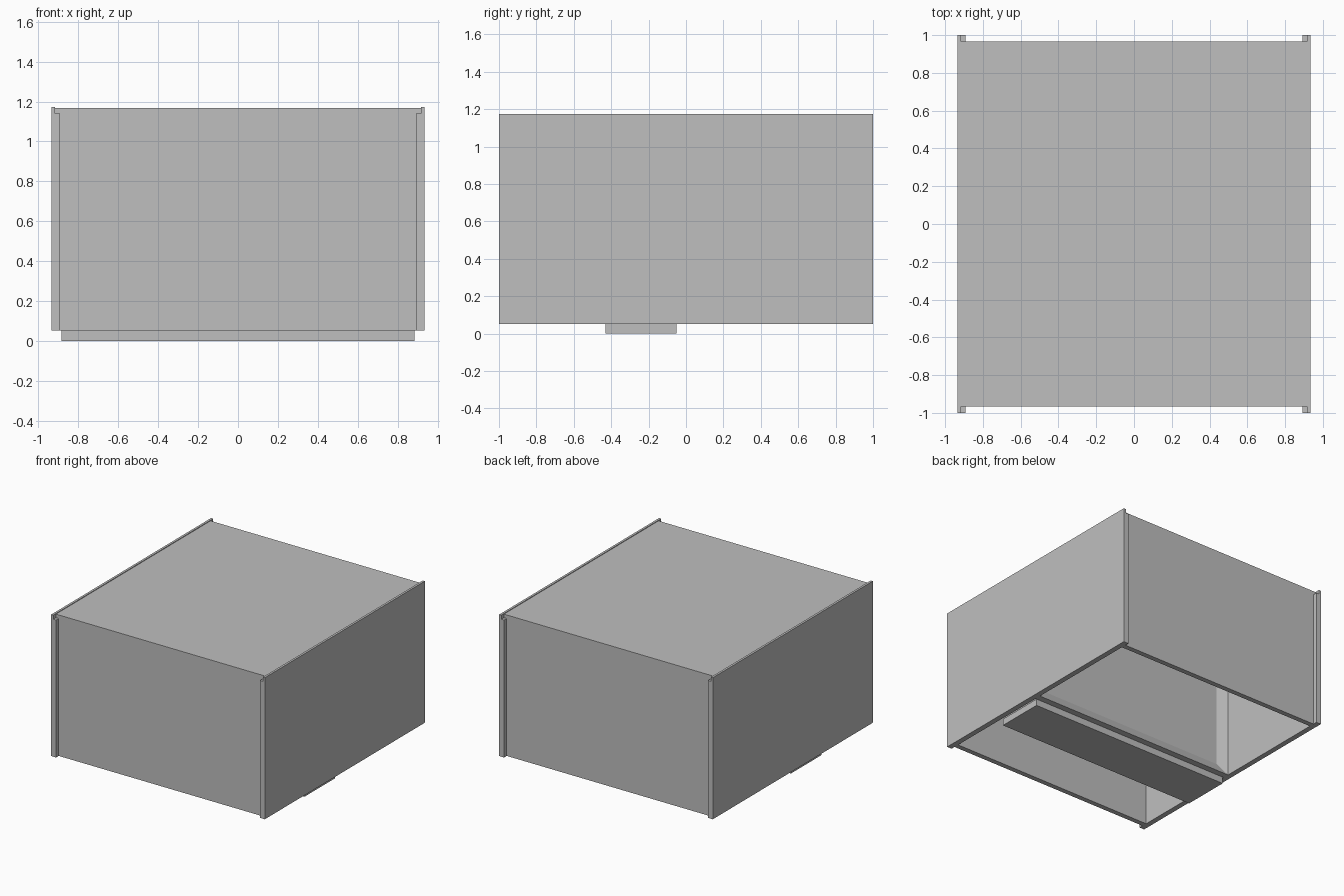
import bpy
import bmesh

cube = bpy.data.objects.get("Cube")
if cube:
    bpy.data.objects.remove(cube, do_unlink=True)

# Single plain grey material
GREY = (0.52, 0.52, 0.52, 1.0)
grey = bpy.data.materials.new("plain_grey")
grey.use_nodes = True
grey.diffuse_color = GREY
grey.node_tree.nodes["Principled BSDF"].inputs["Base Color"].default_value = GREY

BASE, RIM, LEDGE, LID = 0.0525, 1.173, 1.14, 1.168   # heights
OUTER, RABBET, INNER = 0.935, 0.917, 0.893           # side panel x positions
PANEL_Y, PANEL_IN = 0.967, 0.927                     # end panel faces


def finish(name, bm):
    bmesh.ops.recalc_face_normals(bm, faces=bm.faces)
    mesh = bpy.data.meshes.new(name)
    bm.to_mesh(mesh)
    bm.free()
    mesh.materials.append(grey)
    obj = bpy.data.objects.new(name, mesh)
    bpy.context.collection.objects.link(obj)
    return obj


def box(name, xs, ys, zs):
    bm = bmesh.new()
    bmesh.ops.create_cube(bm, size=1)
    for v in bm.verts:
        v.co = [r[0] if c < 0 else r[1] for c, r in zip(v.co, (xs, ys, zs))]
    return finish(name, bm)


def extrude_y(name, profile, y0, y1):
    bm = bmesh.new()
    face = bm.faces.new([bm.verts.new((x, y0, z)) for x, z in profile])
    out = bmesh.ops.extrude_face_region(bm, geom=[face])
    verts = [g for g in out["geom"] if isinstance(g, bmesh.types.BMVert)]
    bmesh.ops.translate(bm, vec=(0, y1 - y0, 0), verts=verts)
    return finish(name, bm)


# Side panels with a stepped top edge that holds the lid
step = [(OUTER, BASE), (OUTER, RIM), (RABBET, RIM),
        (RABBET, LEDGE), (INNER, LEDGE), (INNER, BASE)]
for name, s in (("left_side_panel", 1), ("right_side_panel", -1)):
    extrude_y(name, [(s * x, z) for x, z in step], -1, 1)

# Lid and end panels
box("top_panel", (-RABBET, RABBET), (-PANEL_Y, PANEL_Y), (LEDGE, LID))
box("front_panel", (-INNER, INNER), (-PANEL_Y, -PANEL_IN), (BASE, LEDGE))
box("back_panel", (-INNER, INNER), (PANEL_IN, PANEL_Y), (BASE, LEDGE))

# Inner divider with a recessed rectangular field on its back face
divider = box("divider", (-INNER, INNER), (-0.05, 0), (BASE, LEDGE))
bm = bmesh.new()
bm.from_mesh(divider.data)
back = max(bm.faces, key=lambda f: f.normal.y)
bmesh.ops.inset_region(bm, faces=[back], thickness=0.11)
bmesh.ops.translate(bm, vec=(0, -0.035, 0), verts=back.verts)
bm.to_mesh(divider.data)
bm.free()

# Low shelf projecting below the case
box("bottom_shelf", (-0.884, 0.884), (-0.43, -0.05), (0, BASE))
